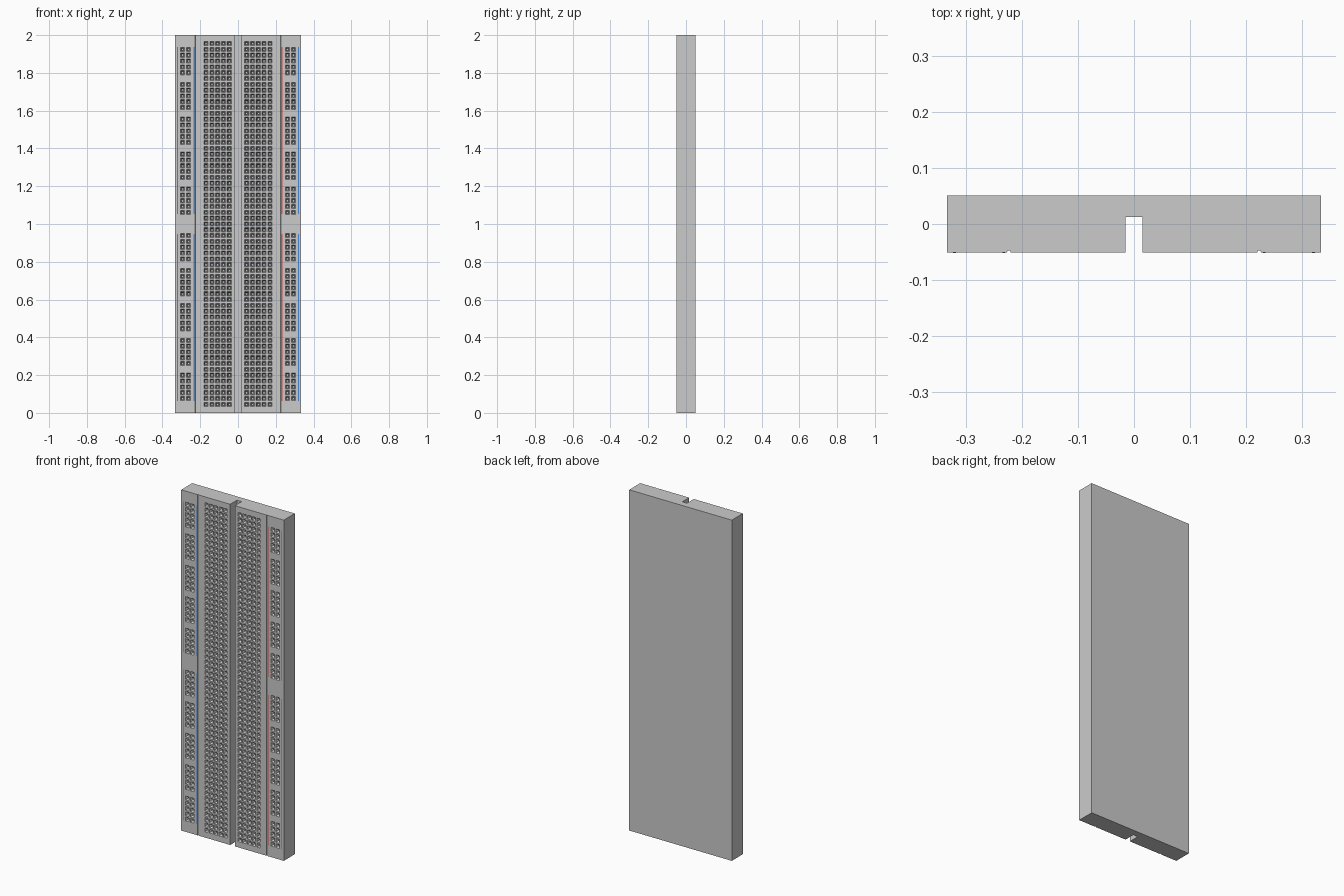
import bpy, bmesh

if "Cube" in bpy.data.objects:
    bpy.data.objects.remove(bpy.data.objects["Cube"])

W, D, H = 0.333, 0.051, 2.0        # half width, half depth, height
PITCH, HOLE = 0.0308, 0.011        # hole spacing, half hole size
CHANNEL, GROOVE = 0.015, 0.223

rows = [1.0 + (i - 31) * PITCH for i in range(63)]
main_cols = [0.046 + i * PITCH for i in range(5)]
rail_cols = [0.262, 0.293]
rail_rows = {s + k for s in (1, 7, 13, 19, 25, 33, 39, 45, 51, 57) for k in range(5)}

# Right half of the front profile: channel wall, hole columns, groove, outer edge
half = [(CHANNEL, 0.0125), (CHANNEL, -D)]
col_start = {}
for c in main_cols + rail_cols:
    if c == rail_cols[0]:
        half += [(GROOVE - 0.0035, -D), (GROOVE - 0.0025, -D + 0.004),
                 (GROOVE + 0.0025, -D + 0.004), (GROOVE + 0.0035, -D)]
    col_start[len(half)] = c in rail_cols
    half += [(c - HOLE, -D), (c + HOLE, -D)]
half.append((W, -D))
profile = [(-x, y) for x, y in reversed(half)] + half
n = len(half)
columns = {}
for i, is_rail in col_start.items():
    columns[n + i] = is_rail
    columns[n - 2 - i] = is_rail

zs = [0.0] + [z + s * HOLE for z in rows for s in (-1, 1)] + [H]

# Front sheet with a cell for every hole
bm = bmesh.new()
grid = [[bm.verts.new((x, y, z)) for x, y in profile] for z in zs]
holes = []
for j in range(len(zs) - 1):
    for i in range(len(profile) - 1):
        f = bm.faces.new((grid[j][i], grid[j][i + 1], grid[j + 1][i + 1], grid[j + 1][i]))
        if j % 2 and i in columns and (not columns[i] or (j - 1) // 2 in rail_rows):
            holes.append(f)

# Back, sides and ends
bl, br, tr, tl = [bm.verts.new((x, D, z)) for x, z in ((-W, 0), (W, 0), (W, H), (-W, H))]
bm.faces.new((br, bl, tl, tr))
bm.faces.new([r[0] for r in reversed(grid)] + [bl, tl][:1] + [tl])
bm.faces.new([r[-1] for r in grid] + [tr, br])
bm.faces.new(list(reversed(grid[0])) + [bl, br])
bm.faces.new(grid[-1] + [tr, tl])

# Funnel-shaped mouths, then straight contact wells
bm.normal_update()
for inset, depth in ((0.005, 0.010), (0.0004, 0.012)):
    bmesh.ops.inset_individual(bm, faces=holes, thickness=inset, use_even_offset=True)
    bmesh.ops.translate(bm, vec=(0, depth, 0), verts=list({v for f in holes for v in f.verts}))
bmesh.ops.recalc_face_normals(bm, faces=bm.faces)

mesh = bpy.data.meshes.new("board_body")
bm.to_mesh(mesh)
bm.free()
bpy.context.collection.objects.link(bpy.data.objects.new("board_body", mesh))


def material(name, color):
    m = bpy.data.materials.new(name)
    m.diffuse_color = color
    m.use_nodes = True
    m.node_tree.nodes["Principled BSDF"].inputs["Base Color"].default_value = m.diffuse_color
    return m


# Polarity stripes along both rails, upper and lower runs
red = material("stripe_red", (0.75, 0.08, 0.06, 1))
blue = material("stripe_blue", (0.05, 0.25, 0.7, 1))
for side, x, mat in (("left", -0.32, red), ("left", -0.232, blue),
                     ("right", 0.232, red), ("right", 0.32, blue)):
    for part, z in (("upper", 1.494), ("lower", 0.506)):
        bpy.ops.mesh.primitive_cube_add(size=1, location=(x, -D, z))
        o = bpy.context.object
        o.name = f"{mat.name}_{side}_{part}"
        o.scale = (0.005, 0.001, 0.884)
        o.data.materials.append(mat)
